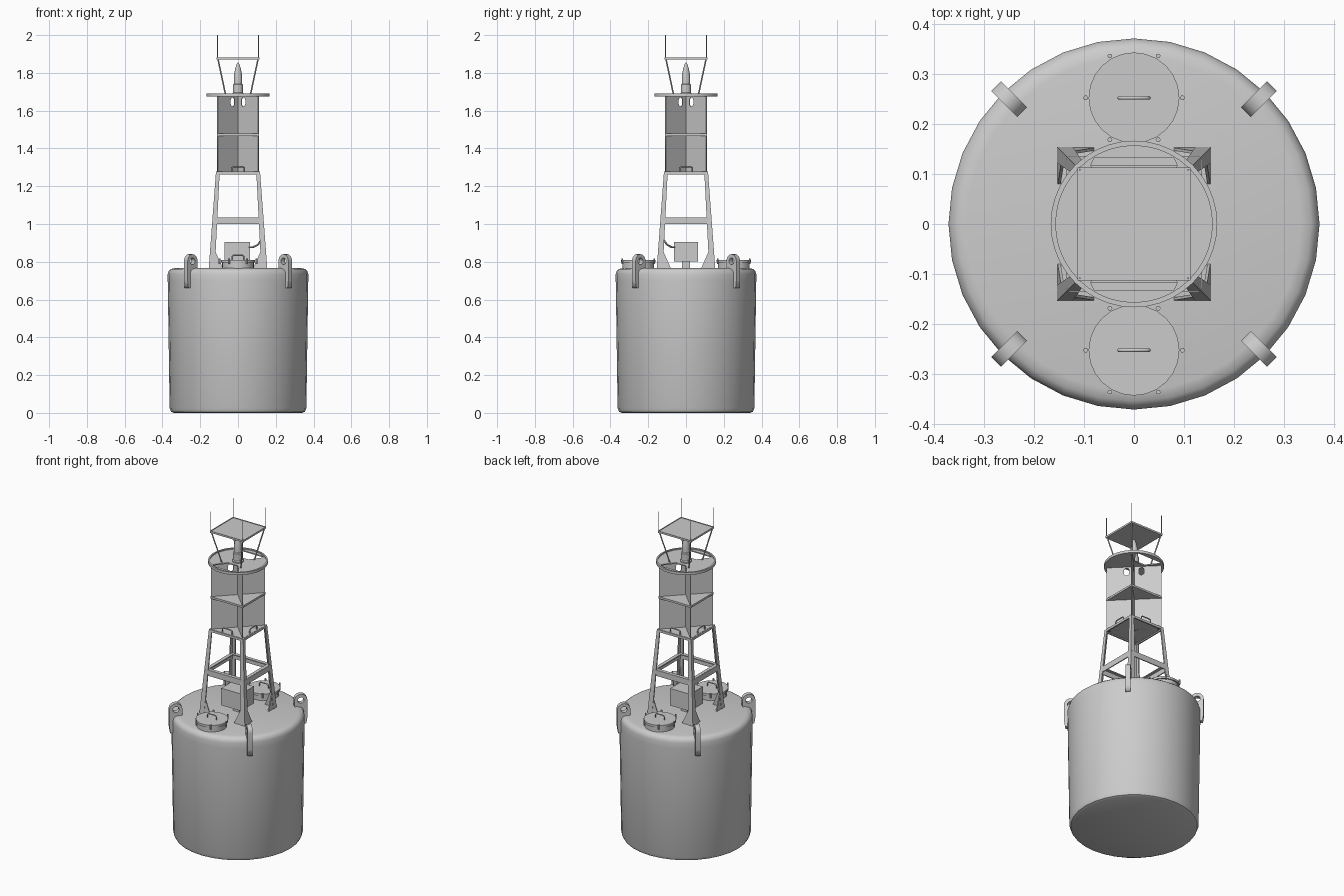
import bpy, bmesh, math
from mathutils import Matrix, Vector

if "Cube" in bpy.data.objects:
    bpy.data.objects.remove(bpy.data.objects["Cube"])

GREY = bpy.data.materials.new("plain_grey")
GREY.use_nodes = True
COLOUR = (0.6, 0.6, 0.6, 1)
GREY.diffuse_color = COLOUR
GREY.node_tree.nodes["Principled BSDF"].inputs["Base Color"].default_value = COLOUR

QUARTERS = [Matrix.Rotation(i * math.pi / 2, 4, 'Z') for i in range(4)]
DIAGONALS = [Matrix.Rotation((i + 0.5) * math.pi / 2, 4, 'Z') for i in range(4)]
HALVES = [QUARTERS[0], QUARTERS[2]]
# Stands a flat outline upright: outline x runs outward, outline y runs up
UPRIGHT = Matrix.Rotation(math.pi / 2, 4, 'X')


def place(name, mesh, copies=None, smooth=False):
    """Create one object per transform, sharing the mesh."""
    if not mesh.materials:
        mesh.materials.append(GREY)
    for m in copies or [Matrix()]:
        ob = bpy.data.objects.new(name, mesh)
        bpy.context.collection.objects.link(ob)
        ob.matrix_world = m
    if smooth:
        bpy.ops.object.select_all(action='DESELECT')
        ob.select_set(True)
        bpy.context.view_layer.objects.active = ob
        bpy.ops.object.shade_smooth_by_angle(angle=math.radians(40))


def finish(bm, name, copies=None, smooth=False):
    bmesh.ops.recalc_face_normals(bm, faces=bm.faces)
    mesh = bpy.data.meshes.new(name)
    bm.to_mesh(mesh)
    bm.free()
    place(name, mesh, copies, smooth)


def box(name, centre, size, copies=None):
    bm = bmesh.new()
    m = Matrix.Translation(centre) @ Matrix.Diagonal((*size, 1))
    bmesh.ops.create_cube(bm, size=1, matrix=m)
    finish(bm, name, copies)


def lathe(name, profile, sides, copies=None, centre=(0, 0, 0), smooth=True):
    """Revolve (radius, height) points around a vertical axis."""
    bm = bmesh.new()
    verts = [bm.verts.new((r, 0, z)) for r, z in profile]
    edges = [bm.edges.new(p) for p in zip(verts, verts[1:])]
    bmesh.ops.spin(bm, geom=verts + edges, cent=(0, 0, 0), axis=(0, 0, 1),
                   angle=math.tau, steps=sides)
    bmesh.ops.remove_doubles(bm, verts=bm.verts, dist=0.0001)
    bmesh.ops.translate(bm, verts=bm.verts, vec=centre)
    finish(bm, name, copies, smooth)


def loft(name, low, high, copies=None):
    """Solid between two matching polygons."""
    bm = bmesh.new()
    a = [bm.verts.new(p) for p in low]
    b = [bm.verts.new(p) for p in high]
    bm.faces.new(a)
    bm.faces.new(b)
    for i in range(len(a)):
        j = (i + 1) % len(a)
        bm.faces.new((a[i], a[j], b[j], b[i]))
    finish(bm, name, copies)


def curve_mesh(name, curve, copies):
    temp = bpy.data.objects.new(name, curve)
    bpy.context.collection.objects.link(temp)
    graph = bpy.context.evaluated_depsgraph_get()
    mesh = bpy.data.meshes.new_from_object(temp.evaluated_get(graph))
    bpy.data.objects.remove(temp)
    place(name, mesh, copies)


def add_line(curve, points, closed):
    line = curve.splines.new('POLY')
    line.points.add(len(points) - 1)
    for p, co in zip(line.points, points):
        p.co = (*co, 0, 1) if len(co) == 2 else (*co, 1)
    line.use_cyclic_u = closed


def plate(name, outlines, thick, copies):
    """Flat plate; outlines after the first are holes."""
    curve = bpy.data.curves.new(name, 'CURVE')
    curve.dimensions = '2D'
    curve.fill_mode = 'BOTH'
    curve.extrude = thick / 2
    for pts in outlines:
        add_line(curve, pts, True)
    curve_mesh(name, curve, copies)


def tube(name, points, radius, copies=None):
    curve = bpy.data.curves.new(name, 'CURVE')
    curve.dimensions = '3D'
    curve.bevel_depth = radius
    curve.bevel_resolution = 1
    curve.use_fill_caps = True
    add_line(curve, points, False)
    curve_mesh(name, curve, copies)


def arc(cx, cy, r, start=0, end=360, n=16, stretch=1):
    full = end - start == 360
    steps = [math.radians(start + (end - start) * i / (n if full else n - 1)) for i in range(n)]
    return [(cx + r * math.cos(t), cy + stretch * r * math.sin(t)) for t in steps]


# Float body with rounded shoulder and chamfered foot
lathe("float_body", [(0, 0), (0.34, 0), (0.354, 0.006), (0.362, 0.025), (0.372, 0.7),
                     (0.372, 0.735), (0.367, 0.752), (0.355, 0.762), (0.335, 0.766),
                     (0, 0.766)], 32)

# Lifting lugs: eye above the shoulder, tail down the side
lug = arc(0.354, 0.803, 0.037, 0, 180, 11) + [(0.318, 0.755), (0.355, 0.73), (0.362, 0.67),
                                              (0.37, 0.66), (0.385, 0.66), (0.391, 0.7)]
plate("lifting_lug", [lug, arc(0.354, 0.803, 0.018)], 0.028, [d @ UPRIGHT for d in DIAGONALS])

# Access hatches with bolts and handle
hatch = Vector((0, -0.253, 0))
lathe("hatch_collar", [(0.084, 0.76), (0.084, 0.8)], 24, HALVES, hatch)
lathe("hatch_lid", [(0, 0.796), (0.091, 0.796), (0.091, 0.81), (0, 0.81)], 24, HALVES, hatch)
for x, y in arc(0, hatch.y, 0.097, n=6):
    lathe("hatch_bolt", [(0, 0.788), (0.005, 0.788), (0.005, 0.818), (0, 0.818)], 6,
          HALVES, (x, y, 0), False)
tube("hatch_handle", [(-0.03, -0.253, 0.808), (-0.03, -0.253, 0.828), (-0.023, -0.253, 0.835),
                      (0.023, -0.253, 0.835), (0.03, -0.253, 0.828), (0.03, -0.253, 0.808)],
     0.004, HALVES)


# Tower legs of tapering angle section
def angle_section(c, w, z, t=0.007):
    return [(c, c, z), (c - w, c, z), (c - w, c - t, z), (c - t, c - t, z),
            (c - t, c - w, z), (c, c - w, z)]


loft("tower_leg", angle_section(0.155, 0.032, 0.764), angle_section(0.117, 0.02, 1.272), QUARTERS)

# Triangular gussets at the foot of each leg, on both faces
tri = [Vector((0.153, 0.15, 0.765)), Vector((0.153, 0.08, 0.765)), Vector((0.146, 0.122, 0.86)),
       Vector((0.146, 0.145, 0.86))]
inward = Vector((-0.006, 0, 0))
mirror = Matrix.Diagonal((1, -1, 1, 1))
loft("leg_gusset", tri, [p + inward for p in tri], QUARTERS + [q @ mirror for q in QUARTERS])

# Tower cross rails and head frame
box("cross_rail_web", (0, -0.133, 1.017), (0.26, 0.006, 0.035), QUARTERS)
box("cross_rail_flange", (0, -0.124, 1.032), (0.25, 0.02, 0.006), QUARTERS)
box("head_frame_rail", (0, -0.113, 1.27), (0.234, 0.008, 0.014), QUARTERS)

# Equipment box on a stub, with cable to a leg
box("equipment_box", (-0.003, 0, 0.853), (0.135, 0.125, 0.105))
box("equipment_stub", (0, 0, 0.785), (0.04, 0.04, 0.05))
tube("cable", [(0.05, -0.05, 0.875), (0.08, -0.078, 0.878), (0.105, -0.1, 0.89),
               (0.122, -0.118, 0.915), (0.13, -0.13, 0.945)], 0.005)

# Radar reflector: crossed wings with small windows and square decks
wing = [(0, 1.27), (0.153, 1.27), (0.153, 1.678), (0, 1.678)]
window = arc(0.042, 1.655, 0.015, 0, 180, 7) + arc(0.042, 1.637, 0.015, 180, 360 - 1, 7)
plate("reflector_wing", [wing, window], 0.005, [d @ UPRIGHT for d in DIAGONALS])
box("reflector_lower_deck", (0, 0, 1.274), (0.222, 0.222, 0.008))
box("reflector_middle_deck", (0, 0, 1.472), (0.222, 0.222, 0.012))
tube("deck_handle", [(-0.033, -0.104, 1.276), (-0.033, -0.104, 1.298), (-0.026, -0.104, 1.304),
                     (0.026, -0.104, 1.304), (0.033, -0.104, 1.298), (0.033, -0.104, 1.276)],
     0.004, QUARTERS)

# Round top deck with two openings and a raised rim
opening = [(-0.08, 0.132), (-0.087, 0.117), (-0.035, 0.05), (0.035, 0.05), (0.087, 0.117),
           (0.08, 0.132)]
plate("top_deck", [arc(0, 0, 0.16, n=40), opening, [(x, -y) for x, y in opening]], 0.007,
      [Matrix.Translation((0, 0, 1.68))])
lathe("top_deck_rim", [(0.157, 1.674), (0.167, 1.674), (0.167, 1.69), (0.157, 1.69),
                       (0.157, 1.674)], 40)

# Lantern
lathe("lantern", [(0, 1.68), (0.032, 1.68), (0.032, 1.69), (0.027, 1.695), (0.027, 1.738),
                  (0.022, 1.742), (0.022, 1.785), (0.014, 1.825), (0.006, 1.85), (0, 1.857)], 16)

# Roof plate on four splayed struts, with corner rods
box("roof_plate", (0, 0, 1.875), (0.226, 0.226, 0.008))
box("roof_edge", (0, -0.111, 1.877), (0.226, 0.004, 0.01), QUARTERS)
tube("roof_strut", [(0.065, 0.065, 1.68), (0.106, 0.106, 1.873)], 0.004, QUARTERS)
tube("corner_rod", [(0.109, 0.109, 1.87), (0.109, 0.109, 2.0)], 0.002, QUARTERS)
